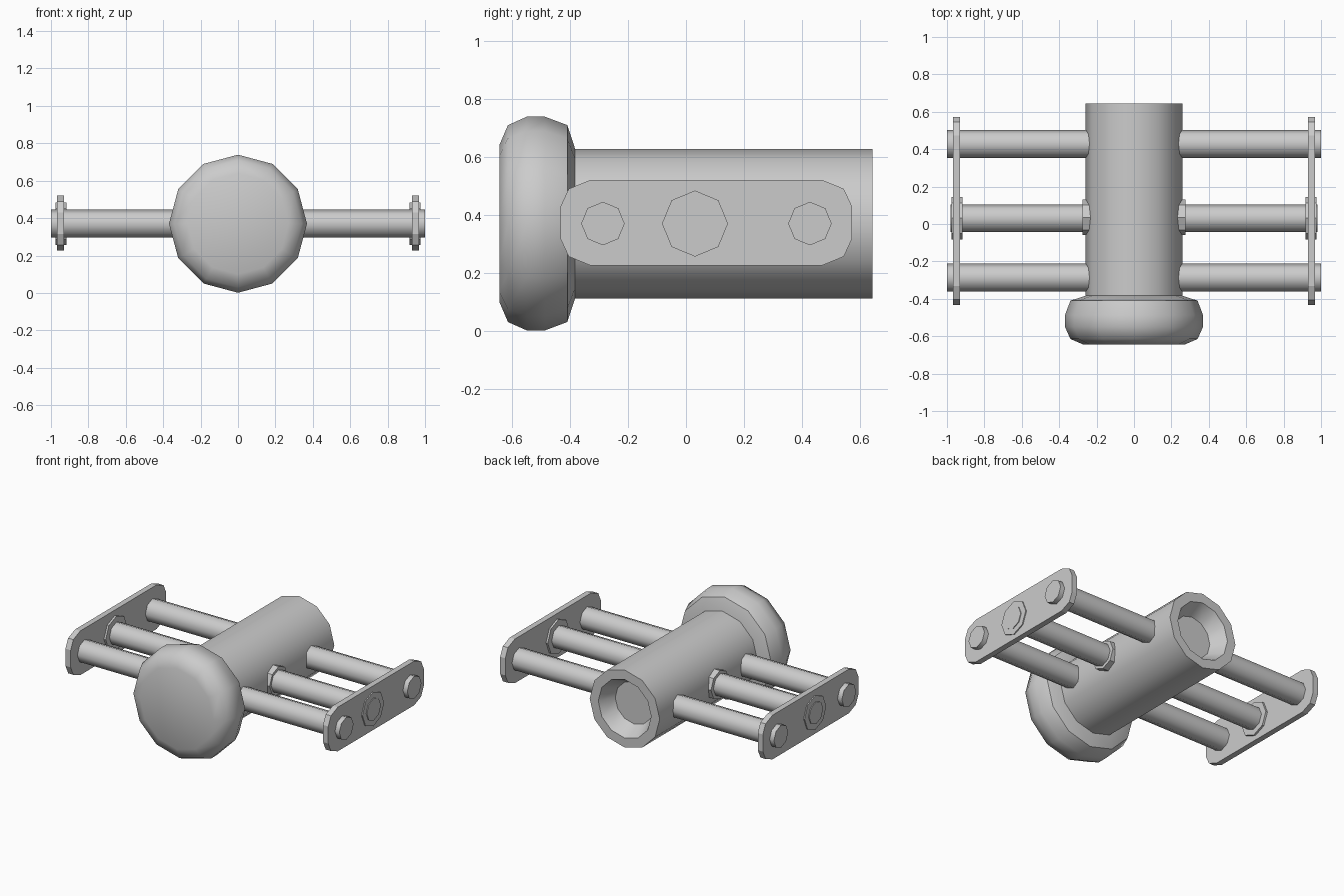
import bpy, bmesh, math

if "Cube" in bpy.data.objects:
    bpy.data.objects.remove(bpy.data.objects["Cube"])

ZC = 0.37  # height of the common axis


def finish(name, bm, smooth):
    bmesh.ops.recalc_face_normals(bm, faces=bm.faces[:])
    me = bpy.data.meshes.new(name)
    bm.to_mesh(me)
    bm.free()
    ob = bpy.data.objects.new(name, me)
    bpy.context.collection.objects.link(ob)
    if smooth:
        bpy.ops.object.select_all(action='DESELECT')
        ob.select_set(True)
        bpy.context.view_layer.objects.active = ob
        bpy.ops.object.shade_smooth_by_angle(angle=math.radians(50))
    return ob


def lathe(name, profile, sides, place, smooth=True):
    """Revolve (radius, distance) pairs; place(a, b, d) maps to world space."""
    bm = bmesh.new()
    rings = []
    for r, d in profile:
        rings.append([bm.verts.new(place(r * math.cos(t), r * math.sin(t), d))
                      for t in (2 * math.pi * i / sides for i in range(sides))])
    for lo, hi in zip(rings, rings[1:]):
        for i in range(sides):
            j = (i + 1) % sides
            bm.faces.new((lo[i], lo[j], hi[j], hi[i]))
    bm.faces.new(rings[0])
    bm.faces.new(rings[-1])
    return finish(name, bm, smooth)


def along_y(a, b, d):
    return (a, d, ZC + b)


# Rounded front cap
lathe("front_cap", [(0.27, -0.645), (0.34, -0.615), (0.369, -0.55), (0.369, -0.487),
                    (0.34, -0.41), (0.255, -0.382)], 12, along_y)

# Main barrel with tapered recess in the back end
lathe("barrel", [(0.258, -0.40), (0.258, 0.645), (0.195, 0.645), (0.14, 0.545)], 12, along_y)


def x_cylinder(name, side, y, r, x0, x1, smooth):
    lathe(name, [(r, x0), (r, x1)], 8,
          lambda a, b, d: (side * d, y + a, ZC + b), smooth)


def end_plate(name, side):
    quarter = [(0.503, 0.057), (0.475, 0.117), (0.402, 0.147)]
    outline = (quarter + [(-y, z) for y, z in reversed(quarter)]
               + [(-y, -z) for y, z in quarter]
               + [(y, -z) for y, z in reversed(quarter)])
    bm = bmesh.new()
    face = bm.faces.new([bm.verts.new((side * 0.93, 0.07 + y, ZC + 0.003 + z))
                         for y, z in outline])
    ext = bmesh.ops.extrude_face_region(bm, geom=[face], use_keep_orig=True)
    for v in ext["geom"]:
        if isinstance(v, bmesh.types.BMVert):
            v.co.x = side * 0.968
    finish(name, bm, False)


# Rods, nuts and plates on both sides
for label, side in (("right", 1), ("left", -1)):
    x_cylinder(label + "_front_rod", side, -0.287, 0.075, 0.2, 1.0, True)
    x_cylinder(label + "_back_rod", side, 0.428, 0.075, 0.2, 1.0, True)
    x_cylinder(label + "_middle_rod", side, 0.03, 0.074, 0.2, 0.98, True)
    x_cylinder(label + "_inner_nut", side, 0.035, 0.095, 0.2, 0.275, False)
    x_cylinder(label + "_outer_nut", side, 0.031, 0.114, 0.917, 0.975, False)
    end_plate(label + "_end_plate", side)
